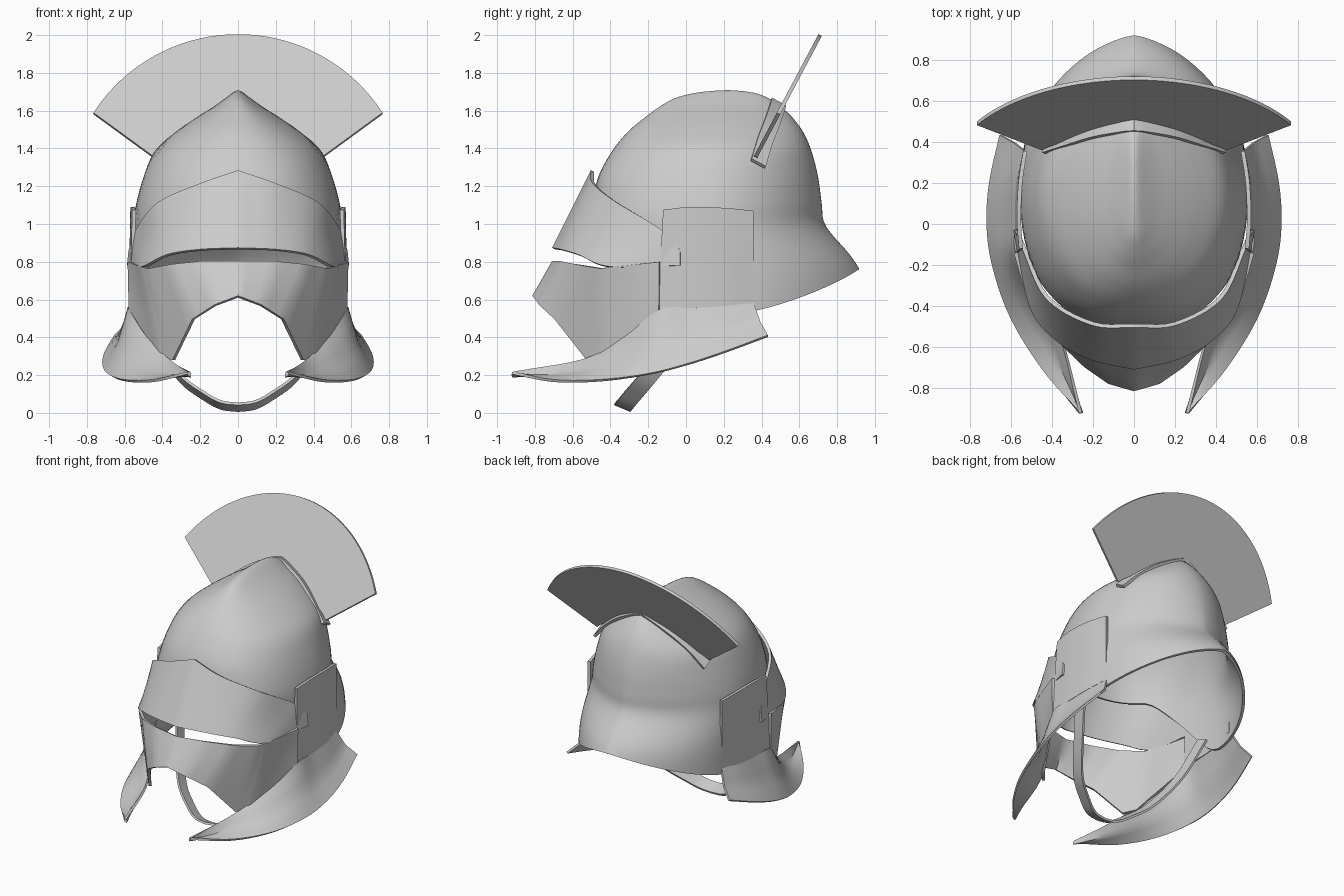
import bpy, bmesh, math
from mathutils import Vector

if "Cube" in bpy.data.objects:
    bpy.data.objects.remove(bpy.data.objects["Cube"], do_unlink=True)

steel = bpy.data.materials.new("plain_steel_grey")
steel.use_nodes = True
GREY = (0.6, 0.6, 0.6, 1)
steel.diffuse_color = GREY
steel.node_tree.nodes["Principled BSDF"].inputs["Base Color"].default_value = GREY


def sample(pts, n, smooth=True):
    """Resample control points along a smooth or straight path."""
    p = [Vector(q) for q in pts]
    out = []
    for i in range(n + 1):
        t = i / n * (len(p) - 1)
        k = min(int(t), len(p) - 2)
        f = t - k
        a, b = p[k], p[k + 1]
        if smooth:
            m0 = (b - p[k - 1]) / 2 if k else b - a
            m1 = (p[k + 2] - a) / 2 if k + 2 < len(p) else b - a
            h = f * f * (3 - 2 * f)
            out.append(a + (b - a) * h + m0 * f * (1 - f) ** 2 - m1 * f * f * (1 - f))
        else:
            out.append(a.lerp(b, f))
    return out


def sheet(name, rows, thickness=0.02, angle=35):
    """Mirrored plate of even thickness through rows of points."""
    bm = bmesh.new()
    grid = [[bm.verts.new(p) for p in row] for row in rows]
    for r0, r1 in zip(grid, grid[1:]):
        for i in range(len(r0) - 1):
            bm.faces.new((r0[i], r0[i + 1], r1[i + 1], r1[i]))
    bmesh.ops.remove_doubles(bm, verts=bm.verts, dist=0.0005)
    mesh = bpy.data.meshes.new(name)
    bm.to_mesh(mesh)
    bm.free()
    mesh.materials.append(steel)
    ob = bpy.data.objects.new(name, mesh)
    bpy.context.collection.objects.link(ob)
    mirror = ob.modifiers.new("Mirror", 'MIRROR')
    mirror.merge_threshold = 0.001
    solid = ob.modifiers.new("Solidify", 'SOLIDIFY')
    solid.thickness = thickness
    solid.offset = 0
    bpy.ops.object.select_all(action='DESELECT')
    ob.select_set(True)
    bpy.context.view_layer.objects.active = ob
    bpy.ops.object.convert(target='MESH')
    bpy.ops.object.shade_smooth_by_angle(angle=math.radians(angle))


def between(rows, steps=4):
    """Add straight in-between rows."""
    out = [rows[0]]
    for a, b in zip(rows, rows[1:]):
        out += [[p.lerp(q, s / steps) for p, q in zip(a, b)] for s in range(1, steps + 1)]
    return out


# Skull: height, front, back, half width
LEVELS = sample([(1.70, .22, .22, 0), (1.69, .08, .34, .02), (1.66, -.05, .43, .06),
                 (1.61, -.14, .5, .13), (1.566, -.2, .55, .2), (1.487, -.296, .61, .315),
                 (1.386, -.38, .655, .43), (1.25, -.455, .69, .49), (1.106, -.485, .71, .53),
                 (.98, -.5, .735, .545), (.757, -.5, .91, .545), (.5, -.5, .95, .545)], 55)


def level(z):
    for a, b in zip(LEVELS, LEVELS[1:]):
        if z >= b[0]:
            return a.lerp(b, (a[0] - z) / (a[0] - b[0]))[1:]
    return LEVELS[-1][1:]


def rim(c):
    """Lower edge height: raised over the face, dipping at the sides."""
    if c < 0:
        return .52 + .237 * (-c) ** 1.5
    f = min(c / .8, 1)
    return .52 + .54 * f * f * (3 - 2 * f)


def ramp(z, high, low):
    return min(max((high - z) / (high - low), 0), 1)


ROWS, COLS = 40, 40
skull = []
for j in range(ROWS + 1):
    row = []
    for i in range(COLS + 1):
        a = math.pi * i / COLS
        c = math.cos(a)
        z = 1.70 + (rim(c) - 1.70) * (j / ROWS) ** 1.4
        front, back, w = level(z)
        # Full above the face, pointed towards the neck
        power = .95 - .22 * ramp(z, 1.55, 1.1) if c > 0 else 1.03 + .4 * ramp(z, 1.45, .75)
        x = w * max(math.sin(a), 0) ** power
        row.append((x, (front + back) / 2 - c * (back - front) / 2, z))
    skull.append(row)
sheet("skull_dome", skull, .018, 40)

# Brow band above the eye slit
brow_top = [(0, -.495, 1.28), (.2, -.485, 1.21), (.42, -.36, 1.11), (.53, -.13, .97), (.57, -.03, .86)]
brow_low = [(0, -.70, .87), (.2, -.655, .862), (.37, -.565, .835), (.50, -.40, .772), (.578, -.03, .78)]
sheet("brow_band", between([sample(r, 20) for r in (brow_top, brow_low)]))

# Face guard below the eye slit
face_top = [(0, -.70, .80), (.2, -.655, .80), (.36, -.57, .785), (.47, -.45, .765),
            (.505, -.385, .775), (.575, -.14, .80)]
face_low = [(0, -.805, .615), (.12, -.77, .57), (.235, -.69, .497), (.34, -.52, .28),
            (.40, -.45, .295), (.57, -.14, .545)]
sheet("face_guard", between([sample(r, 20, False) for r in (face_top, face_low)]))

# Cheek guards: upright plate, then swept flare
plate_top = [(.55, -.12, 1.075), (.56, .02, 1.09), (.553, .2, 1.085), (.53, .355, 1.07)]
plate_low = [(.563, -.15, .55), (.57, .02, .555), (.562, .2, .565), (.53, .355, .585)]
sheet("cheek_plate", between([sample(r, 12) for r in (plate_top, plate_low)]))
flare_in = [(.53, .355, .585), (.562, .2, .565), (.57, .02, .555), (.57, -.14, .545),
            (.48, -.32, .40), (.36, -.54, .28), (.26, -.92, .217)]
flare_out = [(.65, .434, .407), (.70, .2, .32), (.712, 0, .255), (.685, -.2, .205),
             (.6, -.45, .172), (.45, -.7, .17), (.265, -.92, .212)]
flare_mid = [(Vector(a) + Vector(b)) / 2 + Vector((-.01, 0, -.02))
             for a, b in zip(flare_in, flare_out)]
sheet("cheek_flare", between([sample(r, 30) for r in (flare_in, flare_mid, flare_out)], 3), .015)

# Crest fan on a leaning plane, its lower edge sunk into the skull
SPAN = math.atan2(.765, .497)


def fan(width, low, rise):
    row = []
    for i in range(25):
        a = SPAN * i / 24
        z = low + rise * (math.cos(a) - math.cos(SPAN)) / (1 - math.cos(SPAN))
        row.append((width * math.sin(a) / math.sin(SPAN), .71 + .53 * (z - 2), z))
    return row


sheet("crest_fan", [fan(.765, 1.585, .415), fan(.45, 1.355, .15)])

# Crest mount hugging the skull
mount_front = [(0, .45, 1.66), (.06, .445, 1.635), (.2, .42, 1.56), (.33, .38, 1.457), (.44, .345, 1.34)]
mount_back = [(x, y + .075, z - .04) for x, y, z in mount_front]
sheet("crest_mount", [sample(r, 20) for r in (mount_front, mount_back)])

# Chin strap
strap = sample([(0, -.335, .03), (.09, -.325, .042), (.18, -.285, .09), (.31, -.2, .19),
                (.43, -.05, .38), (.52, .08, .64)], 25)
half = Vector((0, .043, -.018))
sheet("chin_strap", [[p - half for p in strap], [p + half for p in strap]], .015)
